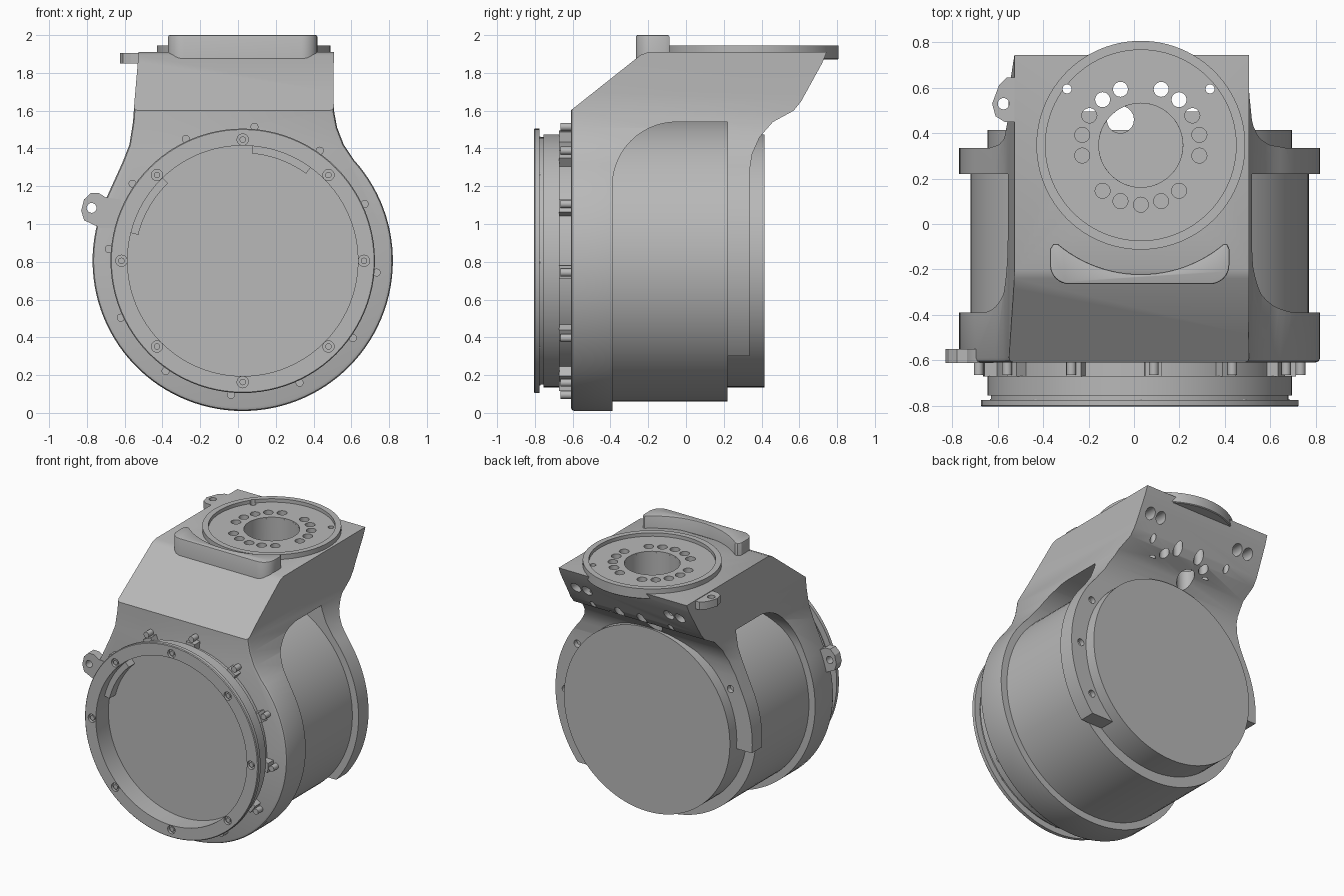
import bpy, bmesh
from math import cos, sin, pi, radians
from mathutils import Matrix, Vector

if "Cube" in bpy.data.objects:
    bpy.data.objects.remove(bpy.data.objects["Cube"])

grey = bpy.data.materials.new("machined grey")
grey.use_nodes = True
colour = (0.48, 0.48, 0.48, 1)
grey.diffuse_color = colour
grey.node_tree.nodes["Principled BSDF"].inputs["Base Color"].default_value = colour

CX, CZ = 0.025, 0.805      # drum axis, along y
TX, TY = 0.03, 0.347       # turntable axis, along z


def finish(name, bm):
    bmesh.ops.recalc_face_normals(bm, faces=bm.faces)
    mesh = bpy.data.meshes.new(name)
    bm.to_mesh(mesh)
    bm.free()
    mesh.materials.append(grey)
    obj = bpy.data.objects.new(name, mesh)
    bpy.context.scene.collection.objects.link(obj)
    return obj


def arc(cx, cy, r, start, end, n):
    angles = [radians(start + (end - start) * i / n) for i in range(n + 1)]
    return [(cx + r * cos(a), cy + r * sin(a)) for a in angles]


def prism(name, pts, axis, a, b, bevel=0):
    """Extrude a flat outline along an axis from a to b; bevel rounds the rim at a."""
    place = {"X": lambda p, h: (h, p[0], p[1]),
             "Y": lambda p, h: (p[0], h, p[1]),
             "Z": lambda p, h: (p[0], p[1], h)}[axis]
    bm = bmesh.new()
    face = bm.faces.new([bm.verts.new(place(p, a)) for p in pts])
    rim = list(face.edges)
    ext = bmesh.ops.extrude_face_region(bm, geom=[face], use_keep_orig=True)
    move = Vector(place((0, 0), b - a))
    verts = [v for v in ext["geom"] if isinstance(v, bmesh.types.BMVert)]
    bmesh.ops.translate(bm, verts=verts, vec=move)
    bmesh.ops.recalc_face_normals(bm, faces=bm.faces)
    if bevel:
        bmesh.ops.bevel(bm, geom=rim, offset=bevel, segments=2, profile=0.5, affect="EDGES")
    return finish(name, bm)


def lathe(name, profile, centre, axis, steps=96):
    """Turn (radius, height) points about the y or z axis."""
    bm = bmesh.new()
    vs = [bm.verts.new((r, 0, h)) for r, h in profile]
    edges = [bm.edges.new(pair) for pair in zip(vs, vs[1:])]
    if profile[0][0] > 0:
        edges.append(bm.edges.new((vs[-1], vs[0])))
    bmesh.ops.spin(bm, geom=vs + edges, cent=(0, 0, 0), axis=(0, 0, 1),
                   angle=2 * pi, steps=steps, use_merge=True)
    bmesh.ops.remove_doubles(bm, verts=bm.verts, dist=1e-5)
    if axis == "Y":
        m = Matrix.Translation((centre[0], 0, centre[1])) @ Matrix.Rotation(-pi / 2, 4, "X")
    else:
        m = Matrix.Translation((centre[0], centre[1], 0))
    bm.transform(m)
    return finish(name, bm)


def rod(name, r, a, b, centre, axis, steps=20):
    return lathe(name, [(0, a), (r, a), (r, b), (0, b)], centre, axis, steps)


def boolean(obj, tool, operation="DIFFERENCE"):
    tool.hide_render = True
    mod = obj.modifiers.new("cut", "BOOLEAN")
    mod.operation, mod.object, mod.solver = operation, tool, "EXACT"
    bpy.context.view_layer.objects.active = obj
    bpy.ops.object.modifier_apply(modifier=mod.name)
    bpy.data.objects.remove(tool)


def drill(objs, r, a, b, centre, axis, steps=20):
    for obj in objs:
        boolean(obj, rod("drill", r, a, b, centre, axis, steps))


def on_circle(cx, cy, r, degrees):
    return (cx + r * cos(radians(degrees)), cy + r * sin(radians(degrees)))


# Housing: flange-and-neck outline crossed with the side outline
front = arc(CX, CZ, 0.795, 156, 402, 80)
front += [(0.56, 1.42), (0.525, 1.51), (0.508, 1.6), (0.505, 1.7), (0.51, 2.1),
          (-0.515, 2.1), (-0.53, 1.86), (-0.548, 1.65), (-0.556, 1.54),
          (-0.575, 1.42), (-0.61, 1.33)]
housing = prism("housing", front, "Y", -0.61, 1.0, bevel=0.02)
side = [(-0.7, -0.1), (-0.7, 1.53), (-0.24, 1.895), (-0.2, 1.91), (0.745, 1.91),
        (0.72, 1.85), (0.61, 1.65), (0.57, 1.6), (0.46, 1.54), (0.39, 1.46),
        (0.35, 1.37), (0.335, 1.27), (0.335, -0.1)]
boolean(housing, prism("side_outline", side, "X", -1.2, 1.2), "INTERSECT")

# Side windows and the uneven rear legs
window = [(0.22, -0.1), (-0.39, -0.1)] + arc(-0.05, 1.2, 0.34, 180, 90, 14) + [(0.22, 1.54)]
boolean(housing, prism("window", window, "X", -1.2, 1.2))
legs = [(-1, -0.1), (1, -0.1), (1, 0.3), (0.03, 0.3), (0.03, 0.74), (-1, 0.74)]
boolean(housing, prism("leg_trim", legs, "Y", 0.21, 0.6))

# Motor drum with stepped back
motor = lathe("motor_drum", [(0, -0.5), (0.745, -0.5), (0.745, 0.22), (0.67, 0.22),
                             (0.67, 0.415), (0, 0.415)], (CX, CZ), "Y")

# Front ring with a recessed cover
ring = lathe("front_ring", [(0, -0.66), (0.61, -0.66), (0.61, -0.805), (0.695, -0.805),
                            (0.7, -0.8), (0.7, -0.775), (0.655, -0.775), (0.655, -0.755),
                            (0.67, -0.755), (0.67, -0.67), (0.635, -0.67), (0.635, -0.6),
                            (0, -0.6)], (CX, CZ), "Y")
parts = [housing, motor, ring]
for k in range(8):
    spot = on_circle(CX, CZ, 0.642, 45 * k)
    drill([ring], 0.03, -0.9, -0.785, spot, "Y")
    parts.append(rod("ring_screw", 0.017, -0.8, -0.77, spot, "Y", 12))

# Inner stops of the ring
for start, end in ((54, 85), (134, 166)):
    outline = arc(CX, CZ, 0.625, start, end, 10) + arc(CX, CZ, 0.57, end, start, 10)
    parts.append(prism("ring_stop", outline, "Y", -0.73, -0.65))

# Flange bolts and the spacers beside them
for k in range(12):
    angle = 85 + 30 * k
    parts.append(rod("flange_bolt", 0.021, -0.665, -0.6, on_circle(CX, CZ, 0.712, angle), "Y"))
    outline = arc(CX, CZ, 0.69, angle - 3, angle + 3, 4) + arc(CX, CZ, 0.62, angle + 3, angle - 3, 4)
    parts.append(prism("flange_spacer", outline, "Y", -0.672, -0.6))

# Rear screw holes in the legs
for angle in (-30, 0, 30, 60, 120, 150):
    drill([housing], 0.026, 0.3, 0.36, on_circle(CX, CZ, 0.715, angle), "Y")

# Turntable on top, with bore and hole circle
table = lathe("turntable", [(0.185, 1.87), (0.455, 1.87), (0.46, 1.875), (0.46, 1.945),
                            (0.42, 1.945), (0.42, 1.92), (0.185, 1.92)], (TX, TY), "Z")
parts.append(table)
drill([housing], 0.185, 1.62, 2.1, (TX, TY), "Z", 48)
drill([housing], 0.06, 1.4, 1.7, (-0.06, 0.46), "Z")
for angle in (-90, -70, -50, -10, 10, 30, 50, 70):
    for a in {angle, 180 - angle if angle != -90 else angle}:
        drill([housing, table], 0.033, 1.56, 2.1, on_circle(TX, TY, 0.262, a), "Z")
for sx in (-1, 1):
    drill([housing, table], 0.02, 1.4, 2.1, (TX - 0.01 + sx * 0.315, 0.595), "Z", 14)
    # Holes in the back slope
    for off in (0.33, 0.42):
        drill([housing], 0.038, 0.57, 0.9, (sx * off, 1.76), "Y")

# Raised crescent stop in front of the turntable
crescent = arc(-0.285, -0.18, 0.085, 180, 270, 8) + arc(0.335, -0.18, 0.085, 270, 360, 8)
crescent += [(0.42, -0.11), (0.41, -0.088)] + arc(TX, TY, 0.568, -50, -130, 24)
crescent += [(-0.355, -0.088), (-0.37, -0.11)]
parts.append(prism("crescent_stop", crescent, "Z", 2.0, 1.84, bevel=0.008))

# Mounting lugs
top_lug = prism("top_lug", [(-0.45, 0.65), (-0.56, 0.645), (-0.595, 0.61), (-0.625, 0.53),
                            (-0.61, 0.475), (-0.57, 0.45), (-0.45, 0.45)], "Z", 1.85, 1.906)
drill([top_lug], 0.025, 1.7, 2.0, (-0.575, 0.53), "Z")
side_lug = prism("side_lug", [(-0.62, 1.13), (-0.7, 1.14), (-0.735, 1.163), (-0.78, 1.165),
                              (-0.815, 1.13), (-0.83, 1.07), (-0.815, 1.02), (-0.73, 0.98),
                              (-0.62, 0.98)], "Y", -0.612, -0.55)
drill([side_lug], 0.026, -0.8, -0.4, (-0.775, 1.085), "Y")
parts += [top_lug, side_lug]

# Smooth round faces, keep machined edges sharp
bpy.ops.object.select_all(action="DESELECT")
for obj in parts:
    obj.select_set(True)
bpy.context.view_layer.objects.active = housing
bpy.ops.object.shade_smooth_by_angle(angle=radians(30))
